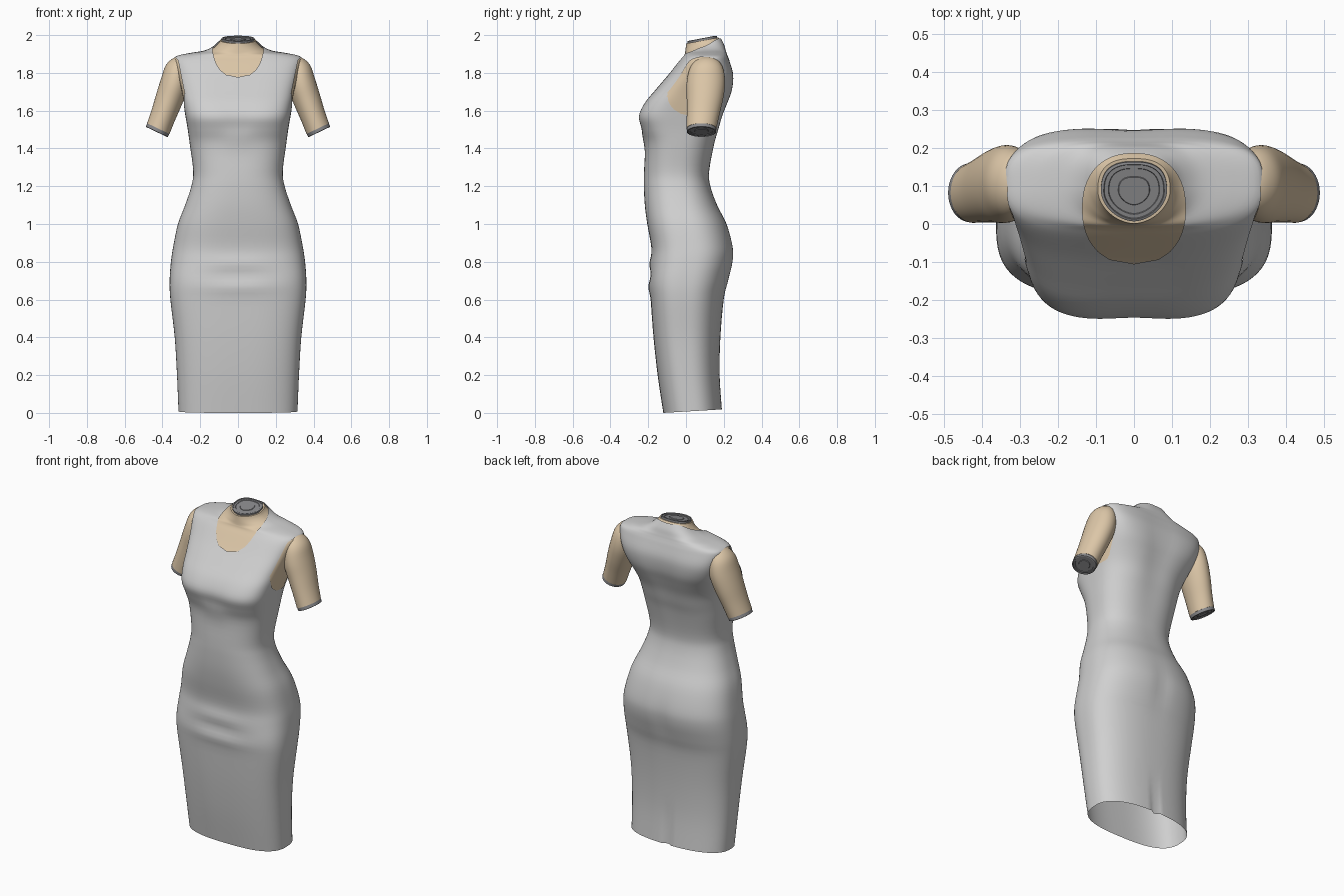
import bpy, bmesh, math
from mathutils import Vector

cube = bpy.data.objects.get("Cube")
if cube:
    bpy.data.objects.remove(cube, do_unlink=True)


def material(name, r, g, b):
    m = bpy.data.materials.new(name)
    m.use_nodes = True
    m.diffuse_color = (r, g, b, 1)
    node = next(n for n in m.node_tree.nodes if n.type == 'BSDF_PRINCIPLED')
    node.inputs["Base Color"].default_value = (r, g, b, 1)
    node.inputs["Roughness"].default_value = 0.7
    return m


DRESS = material("dress grey", 0.63, 0.63, 0.63)
SKIN = material("skin beige", 0.72, 0.57, 0.39)
CAP = material("cap dark grey", 0.25, 0.25, 0.26)


def finish(bm, name, mat, angle=40):
    mesh = bpy.data.meshes.new(name)
    bm.to_mesh(mesh)
    bm.free()
    obj = bpy.data.objects.new(name, mesh)
    bpy.context.collection.objects.link(obj)
    mesh.materials.append(mat)
    bpy.ops.object.select_all(action='DESELECT')
    obj.select_set(True)
    bpy.context.view_layer.objects.active = obj
    bpy.ops.object.shade_smooth_by_angle(angle=math.radians(angle))


def loft(rings, close_end=False):
    bm = bmesh.new()
    loops = [[bm.verts.new(p) for p in ring] for ring in rings]
    n = len(loops[0])
    for a, b in zip(loops, loops[1:]):
        for i in range(n):
            j = (i + 1) % n
            bm.faces.new((a[i], a[j], b[j], b[i]))
    if close_end:
        bm.faces.new(loops[-1])
    bmesh.ops.recalc_face_normals(bm, faces=bm.faces)
    return bm


def resample(rows, steps):
    """Catmull-Rom interpolation between rows of numbers."""
    out = []
    last = len(rows) - 1
    for i in range(last):
        quad = [rows[min(max(k, 0), last)] for k in range(i - 1, i + 3)]
        for s in range(steps):
            t = s / steps
            out.append([0.5 * (2 * b + (c - a) * t + (2 * a - 5 * b + 4 * c - d) * t * t
                               + (3 * b - a - 3 * c + d) * t ** 3)
                        for a, b, c, d in zip(*quad)])
    return out + [list(rows[-1])]


def bump(v, centre, width):
    return math.exp(-((v - centre) / width) ** 2)


def power(v, e):
    return math.copysign(abs(v) ** e, v)


def cut_along(bm, f):
    """Split faces along the line where f is zero."""
    new = []
    for e in list(bm.edges):
        a, b = e.verts
        fa, fb = f(a.co), f(b.co)
        if fa * fb < 0:
            new.append(bmesh.utils.edge_split(e, a, fa / (fa - fb))[1])
    bmesh.ops.connect_verts(bm, verts=new)


def stepped_cap(name, ring, axis, thick):
    """Dark end plate with concentric raised rings."""
    c = sum(ring, Vector()) / len(ring)
    profile = [(0.98, -0.004), (0.98, thick - .002), (0.9, thick), (0.88, thick - .004),
               (0.76, thick - .004), (0.74, thick - .007), (0.47, thick - .007), (0.45, thick - .004)]
    rings = [[c + (p - c) * s + axis * h for p in ring] for s, h in profile]
    finish(loft(rings, True), name, CAP, 30)


# Torso sections: height, half width, front y, back y, front squareness
SECTIONS = [
    (0, .315, -.12, .19, 2.8),
    (.2, .323, -.15, .178, 2.8),
    (.4, .335, -.172, .182, 3),
    (.6, .358, -.187, .2, 3.2),
    (.7, .362, -.194, .225, 3.2),
    (.8, .355, -.186, .249, 3.1),
    (.88, .343, -.184, .249, 3),
    (1, .318, -.205, .215, 2.8),
    (1.1, .28, -.218, .165, 2.6),
    (1.2, .247, -.223, .13, 2.5),
    (1.28, .237, -.222, .125, 2.5),
    (1.42, .255, -.217, .155, 2.8),
    (1.5, .266, -.236, .18, 3.2),
    (1.57, .278, -.252, .2, 3.5),
    (1.64, .29, -.22, .225, 3.6),
    (1.71, .303, -.162, .247, 3.6),
    (1.79, .322, -.094, .252, 3.4),
    (1.86, .34, -.04, .233, 3),
    (1.888, .328, -.018, .223, 2.6),
    (1.904, .26, -.012, .217, 2.2),
    (1.916, .18, -.01, .212, 2),
    (1.936, .134, -.008, .204, 2),
    (1.958, .11, -.006, .19, 1.9),
    (1.977, .1, -.004, .178, 1.8),
]
SEGMENTS = 96


def torso_ring(z, half, front, back, square, inset=0.0):
    mid, depth = (front + back) / 2, (back - front) / 2 - inset
    tilt = 0.19 * min(max((z - 1.9) / 0.06, 0), 1)
    ring = []
    for i in range(SEGMENTS):
        t = math.tau * i / SEGMENTS
        s = math.sin(t)
        e = 2 / (square if s < 0 else 2.4 + 1.4 * bump(z, 1.78, .14))
        x = (half - inset) * power(math.cos(t), e)
        y = mid + depth * power(s, e)
        if s < 0:
            # cleavage, bridge below the bust and cloth folds over the belly
            y += 0.007 * bump(x, 0, .08) * bump(z, 1.55, .08)
            y -= 0.008 * bump(x, 0, .08) * bump(z, 1.45, .05)
            folds = bump(z, .73, .03) - bump(z, .79, .035) - bump(z, .66, .03)
            y += 0.007 * folds * bump(x, 0, .17)
        else:
            # spine hollow, seat hollow and hem slit
            y -= 0.012 * bump(x, 0, .09) * bump(z, 1.6, .25)
            y -= 0.007 * bump(x, 0, .05) * bump(z, .8, .12)
            y -= 0.018 * bump(x, 0, .01) * max(0, 1 - z / .28)
        hem = 0.06 * (y + .12) * max(0, 1 - z / .3)
        ring.append(Vector((x, y, z - inset + tilt * (y - .09) + hem)))
    return ring


def neckline(p):
    if p.z < 1.7:
        return 1
    return abs(p.x / .135) ** 2.3 + abs((p.y - .04) / .145) ** 2.3 - 1


def armhole(p):
    y = p.y - .06 - .25 * (p.z - 1.73)
    oval = (y / .155) ** 2 + ((p.z - 1.73) / .155) ** 2 - 1
    return max(oval, 6 * (.258 + .2 * (p.z - 1.57) - abs(p.x)))


# Dress shell with openings for neck and arms
rows = resample(SECTIONS, 4)
dress = loft([torso_ring(*row) for row in rows])
holes = (neckline, armhole)
for rule in holes:
    cut_along(dress, rule)
opened = [f for f in dress.faces if min(rule(f.calc_center_median()) for rule in holes) < 0]
bmesh.ops.delete(dress, geom=opened, context='FACES')
finish(dress, "dress", DRESS, 60)

# Bare chest and neck just beneath the cloth
skin_rings = [torso_ring(*row, inset=.005) for row in rows if row[0] > 1.48]
top = skin_rings[-1]
centre = sum(top, Vector()) / len(top)
lip = [centre + (p - centre) * .85 for p in top]
finish(loft(skin_rings + [lip]), "bare_torso", SKIN)
stepped_cap("neck_cap", [centre + (p - centre) * .93 for p in top],
            Vector((0, -.19, 1)).normalized(), .012)

# Upper arms: centre x, y, z, thickness radius, depth radius
ARM = [
    (.29, .112, 1.88, .02, .035),
    (.303, .11, 1.853, .05, .07),
    (.318, .108, 1.808, .072, .093),
    (.337, .105, 1.74, .077, .102),
    (.365, .1, 1.66, .074, .096),
    (.396, .09, 1.575, .068, .086),
    (.422, .082, 1.505, .066, .079),
]
for side, label in ((1, "left"), (-1, "right")):
    rings = []
    for x, y, z, thick, deep in resample(ARM, 4):
        ring = []
        for i in range(40):
            t = math.tau * i / 40
            r = thick * math.cos(t)
            ring.append(Vector((side * (x + .9 * r), y + deep * math.sin(t), z + .43 * r)))
        rings.append(ring)
    finish(loft(rings, True), label + "_upper_arm", SKIN)
    stepped_cap(label + "_arm_cap", rings[-1], Vector((side * .43, 0, -.9)), .02)
